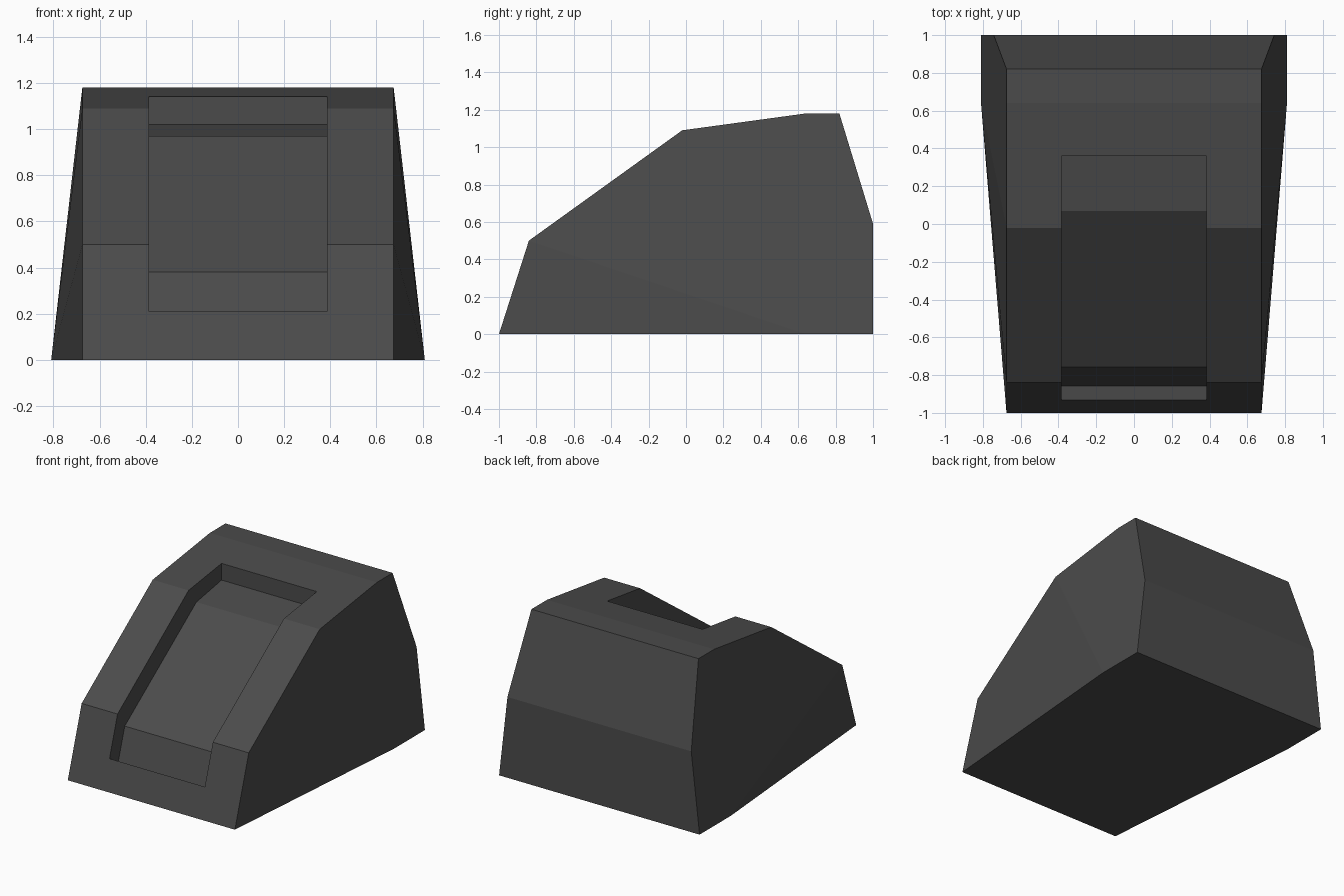
import bpy, bmesh, math

if "Cube" in bpy.data.objects:
    bpy.data.objects.remove(bpy.data.objects["Cube"])

grey = bpy.data.materials.new("dark grey")
grey.diffuse_color = (0.07, 0.07, 0.07, 1)
grey.use_nodes = True
grey.node_tree.nodes["Principled BSDF"].inputs["Base Color"].default_value = grey.diffuse_color


def make_object(name, bm):
    bmesh.ops.recalc_face_normals(bm, faces=bm.faces[:])
    mesh = bpy.data.meshes.new(name)
    bm.to_mesh(mesh)
    bm.free()
    mesh.materials.append(grey)
    obj = bpy.data.objects.new(name, mesh)
    bpy.context.collection.objects.link(obj)
    return obj


# Wedge body: convex shell around one mirrored side outline (x, y, z)
side = [(0.675, -1, 0), (0.675, -0.84, 0.5), (0.675, -0.02, 1.09),
        (0.675, 0.64, 1.18), (0.675, 0.82, 1.18), (0.7425, 1, 0.59),
        (0.81, 1, 0), (0.81, 0.64, 0)]
bm = bmesh.new()
for s in (-1, 1):
    for x, y, z in side:
        bm.verts.new((s * x, y, z))
bmesh.ops.convex_hull(bm, input=bm.verts[:])
bmesh.ops.dissolve_limit(bm, angle_limit=math.radians(0.5),
                         verts=bm.verts[:], edges=bm.edges[:])
body = make_object("wedge_body", bm)

# Recess: side profile (y, z) extruded across the width
profile = [(0.36, 1.4), (0.36, 1.02), (0.07, 0.97), (-0.757, 0.38),
           (-0.857, 0.07), (-1.009, 0.35), (-1.009, 1.4)]
bm = bmesh.new()
face = bm.faces.new([bm.verts.new((-0.385, y, z)) for y, z in profile])
ext = bmesh.ops.extrude_face_region(bm, geom=[face])
bmesh.ops.translate(bm, vec=(0.77, 0, 0),
                    verts=[g for g in ext["geom"] if isinstance(g, bmesh.types.BMVert)])
cutter = make_object("recess_cutter", bm)
cutter.hide_render = True

# Cut the recess into the body, then drop the helper
cut = body.modifiers.new("recess", 'BOOLEAN')
cut.operation = 'DIFFERENCE'
cut.solver = 'EXACT'
cut.object = cutter
bpy.context.view_layer.objects.active = body
bpy.ops.object.modifier_apply(modifier=cut.name)
bpy.data.objects.remove(cutter, do_unlink=True)
